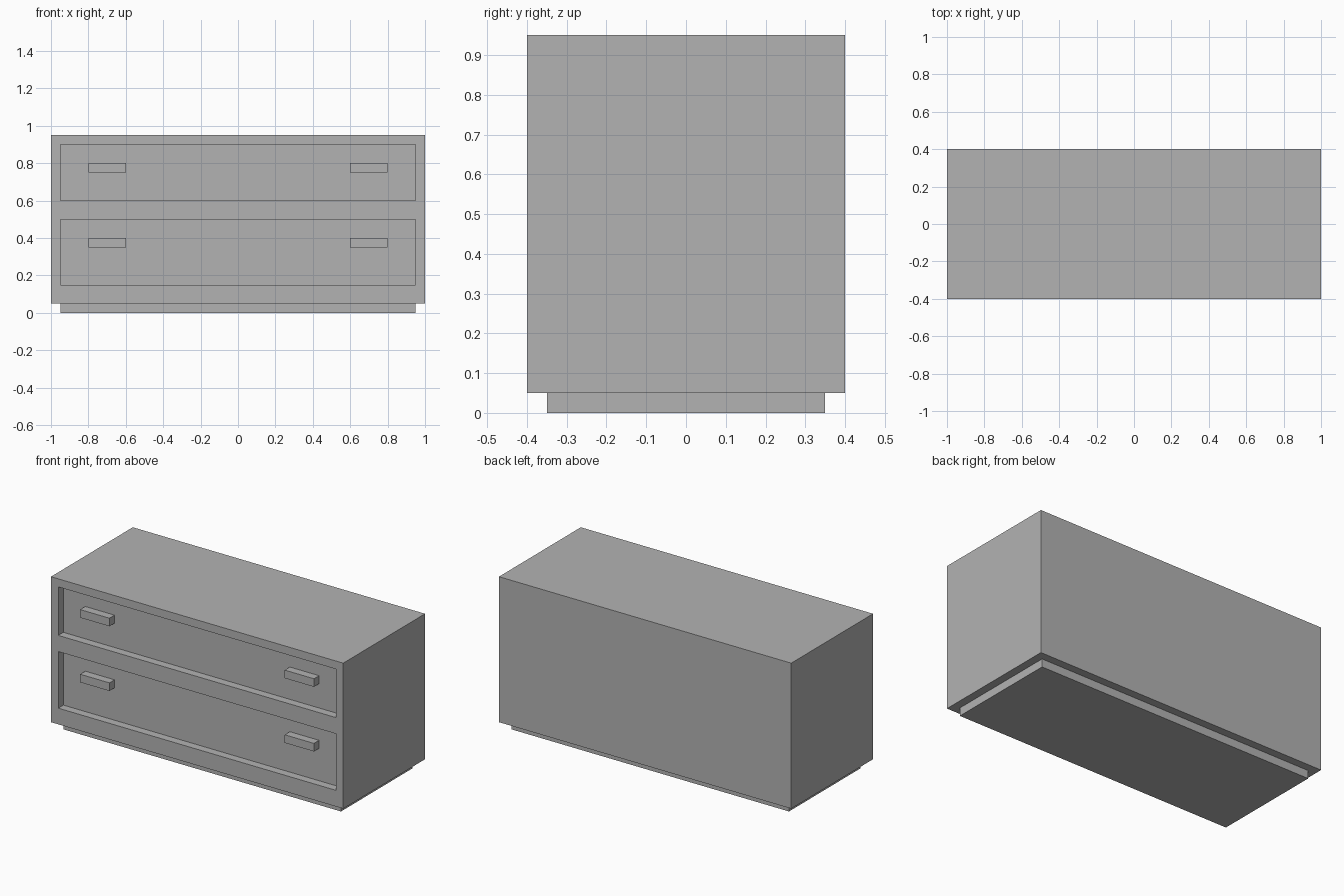
import bpy
import bmesh
from mathutils import Matrix, Vector

old = bpy.data.objects.get("Cube")
if old:
    bpy.data.objects.remove(old, do_unlink=True)

# Single plain grey finish
grey = bpy.data.materials.new("plain grey")
grey.use_nodes = True
colour = (0.45, 0.45, 0.45, 1)
grey.diffuse_color = colour
grey.node_tree.nodes["Principled BSDF"].inputs["Base Color"].default_value = colour

FRONT = -0.4
RECESS = 0.05
PANEL_X = 0.95


def box_mesh(low, high):
    low, high = Vector(low), Vector(high)
    bm = bmesh.new()
    place = Matrix.Translation((low + high) / 2) @ Matrix.Diagonal((*(high - low), 1))
    bmesh.ops.create_cube(bm, size=1, matrix=place)
    return bm


def finish(name, bm):
    bmesh.ops.recalc_face_normals(bm, faces=bm.faces)
    mesh = bpy.data.meshes.new(name)
    bm.to_mesh(mesh)
    bm.free()
    mesh.materials.append(grey)
    obj = bpy.data.objects.new(name, mesh)
    bpy.context.collection.objects.link(obj)
    return obj


# Drawers: name, panel bottom, panel top, handle bottom
drawers = [("upper", 0.6, 0.9, 0.75), ("lower", 0.15, 0.5, 0.35)]

# Cabinet body with a recessed panel for each drawer
bm = box_mesh((-1, FRONT, 0.05), (1, -FRONT, 0.95))
cuts = [((x, 0, 0), (1, 0, 0)) for x in (-PANEL_X, PANEL_X)]
cuts += [((0, 0, z), (0, 0, 1)) for d in drawers for z in d[1:3]]
for point, normal in cuts:
    bmesh.ops.bisect_plane(bm, geom=bm.verts[:] + bm.edges[:] + bm.faces[:],
                           plane_co=point, plane_no=normal)
panels = []
for face in bm.faces:
    c = face.calc_center_median()
    if face.normal.y < -0.9 and abs(c.x) < PANEL_X:
        if any(bottom < c.z < top for _, bottom, top, _ in drawers):
            panels.append(face)
pushed = bmesh.ops.extrude_face_region(bm, geom=panels)["geom"]
bmesh.ops.translate(bm, vec=(0, RECESS, 0),
                    verts=[v for v in pushed if isinstance(v, bmesh.types.BMVert)])
leftover = [f for f in panels if f.is_valid]
if leftover:
    bmesh.ops.delete(bm, geom=leftover, context="FACES_ONLY")
# Merge the cut lines back into whole flat faces
bmesh.ops.dissolve_limit(bm, angle_limit=0.01, verts=bm.verts[:], edges=bm.edges[:])
finish("cabinet_body", bm)

# Plinth
finish("plinth", box_mesh((-PANEL_X, -0.35, 0), (PANEL_X, 0.35, 0.05)))

# Two block handles per drawer, flush with the cabinet front
for name, _, _, z in drawers:
    for side, x in (("right", -0.7), ("left", 0.7)):
        finish(f"{name}_{side}_handle",
               box_mesh((x - 0.1, FRONT, z), (x + 0.1, FRONT + RECESS, z + 0.05)))
